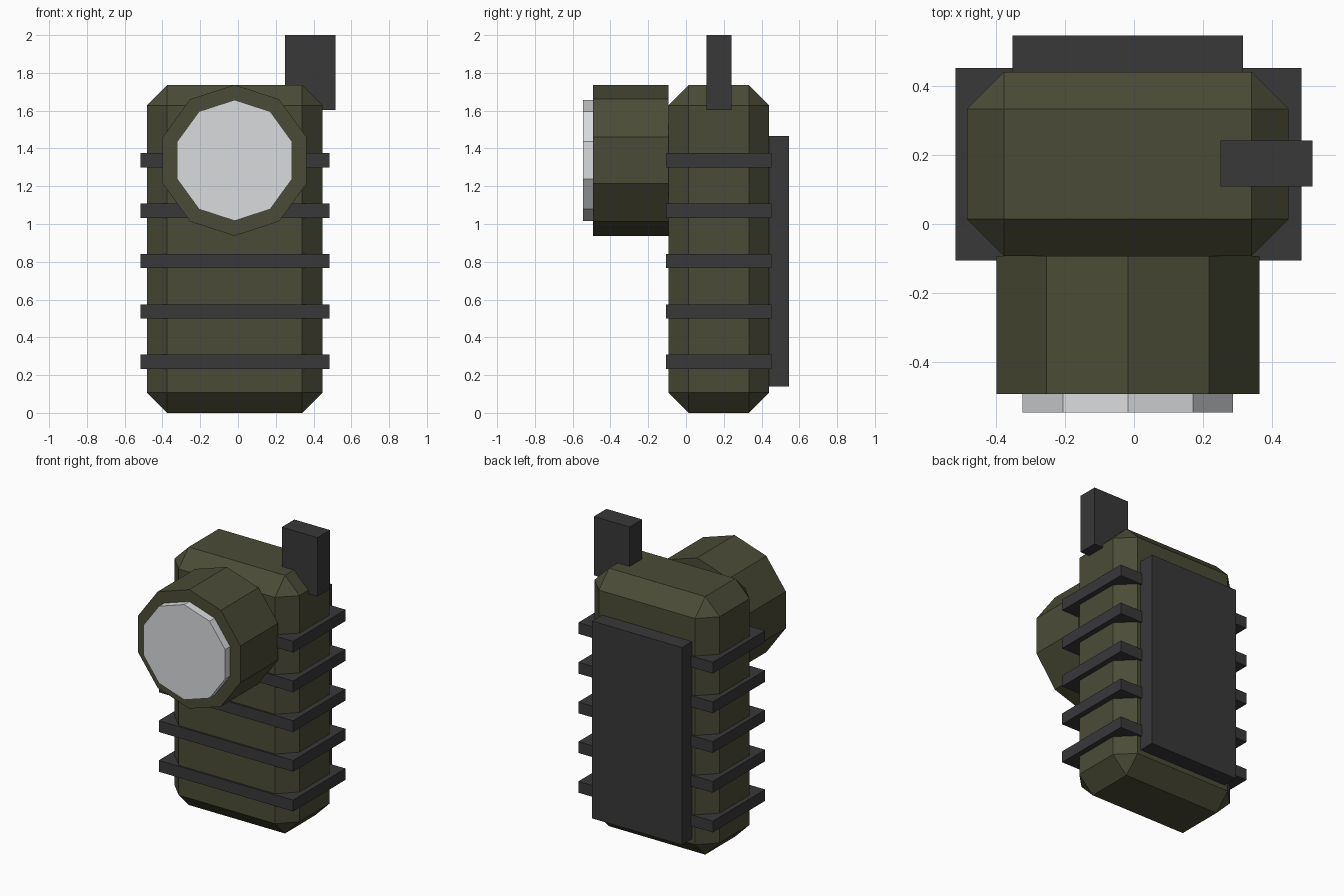
import bpy, bmesh, math

if "Cube" in bpy.data.objects:
    bpy.data.objects.remove(bpy.data.objects["Cube"])


def material(name, rgb):
    m = bpy.data.materials.new(name)
    m.diffuse_color = (*rgb, 1)
    m.use_nodes = True
    m.node_tree.nodes["Principled BSDF"].inputs["Base Color"].default_value = m.diffuse_color
    return m


OLIVE = material("olive", (0.070, 0.071, 0.038))
CHARCOAL = material("charcoal", (0.0395, 0.0395, 0.042))
GLASS = material("pale_glass", (0.70, 0.71, 0.723))


def finish(name, bm, mat):
    bmesh.ops.recalc_face_normals(bm, faces=bm.faces)
    me = bpy.data.meshes.new(name)
    bm.to_mesh(me)
    bm.free()
    me.materials.append(mat)
    ob = bpy.data.objects.new(name, me)
    bpy.context.collection.objects.link(ob)
    return ob


def box(name, xr, yr, zr, mat, chamfer=0):
    bm = bmesh.new()
    bmesh.ops.create_cube(bm, size=1)
    for v in bm.verts:
        v.co = [(r[0] + r[1]) / 2 + c * (r[1] - r[0])
                for c, r in zip(v.co, (xr, yr, zr))]
    if chamfer:
        bmesh.ops.bevel(bm, geom=bm.edges[:], offset=chamfer,
                        segments=1, affect='EDGES')
    return finish(name, bm, mat)


def drum(name, radius, y0, y1, mat, cx=-0.018, cz=1.337, sides=10):
    # Ten-sided prism along y with a corner at the top
    bm = bmesh.new()
    angles = [2 * math.pi * i / sides for i in range(sides)]
    rings = [[bm.verts.new((cx + radius * math.sin(a), y,
                            cz + radius * math.cos(a))) for a in angles]
             for y in (y0, y1)]
    for ring in rings:
        bm.faces.new(ring)
    for i in range(sides):
        j = (i + 1) % sides
        bm.faces.new((rings[0][i], rings[0][j], rings[1][j], rings[1][i]))
    return finish(name, bm, mat)


# Chamfered body
box("body", (-0.483, 0.447), (-0.093, 0.44), (0, 1.735), OLIVE, 0.107)

# Lamp housing and its lens
drum("lamp_housing", 0.40, -0.492, -0.093, OLIVE)
drum("lens", 0.32, -0.546, -0.492, GLASS)

# Grip bands around the body
for i in range(5):
    z = 0.27 + 0.267 * i
    box(f"grip_band_{i + 1}", (-0.516, 0.484), (-0.105, 0.452),
        (z - 0.038, z + 0.038), CHARCOAL)

# Back clip plate and top switch
box("back_plate", (-0.352, 0.316), (0.44, 0.546), (0.14, 1.467), CHARCOAL)
box("switch", (0.25, 0.516), (0.108, 0.241), (1.604, 2.0), CHARCOAL)
